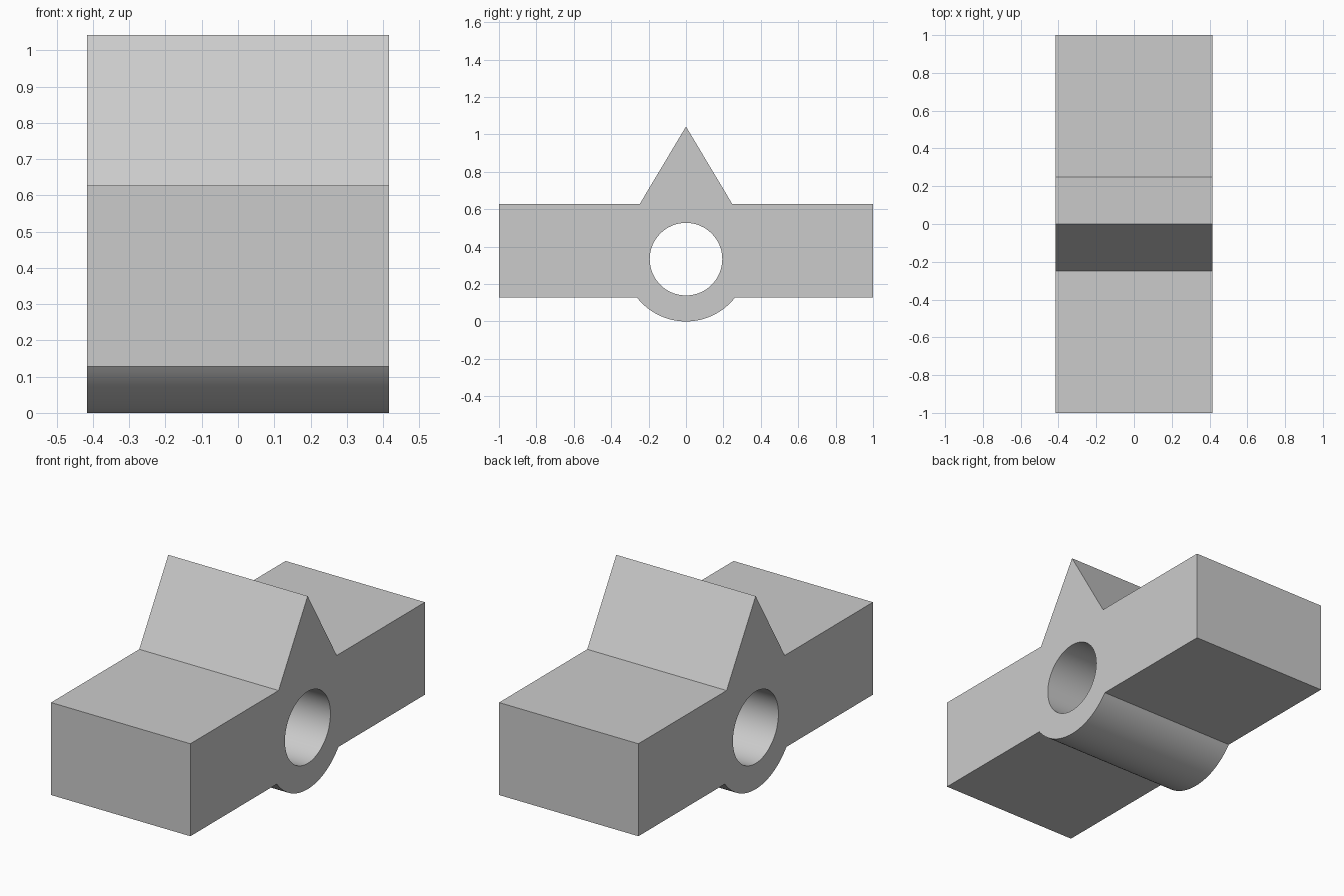
import bpy
import bmesh
from math import sin, cos, pi, asin, sqrt
from mathutils import Vector

cube = bpy.data.objects.get("Cube")
if cube:
    bpy.data.objects.remove(cube, do_unlink=True)

HALF_WIDTH = 0.416
BOTTOM, TOP, APEX = 0.128, 0.627, 1.042
AXIS_Z, HUB_R, BORE_R = 0.333, 0.333, 0.194
RIDGE_Y = 0.248


def arc(radius, start, end, steps):
    """Points around the bore axis in the side plane."""
    angles = [start + (end - start) * i / steps for i in range(steps + 1)]
    return [(radius * cos(a), AXIS_Z + radius * sin(a)) for a in angles]


# Side profile: bar, pointed ridge on top, round hub below
dip = asin((AXIS_Z - BOTTOM) / HUB_R)
outline = arc(HUB_R, dip - pi, -dip, 32)
outline += [(1, BOTTOM), (1, TOP), (RIDGE_Y, TOP), (0, APEX),
            (-RIDGE_Y, TOP), (-1, TOP), (-1, BOTTOM)]
bore = arc(BORE_R, 0, 2 * pi, 64)[:-1]

bm = bmesh.new()
edges = []
for loop in (outline, bore):
    verts = [bm.verts.new((-HALF_WIDTH, y, z)) for y, z in loop]
    edges += [bm.edges.new((v, verts[i - 1])) for i, v in enumerate(verts)]

# Fill the profile around the bore and extrude across the width
bmesh.ops.triangle_fill(bm, edges=edges, use_beauty=True, normal=Vector((-1, 0, 0)))
result = bmesh.ops.extrude_face_region(bm, geom=bm.faces[:], use_keep_orig=True)
moved = [g for g in result["geom"] if isinstance(g, bmesh.types.BMVert)]
bmesh.ops.translate(bm, verts=moved, vec=(2 * HALF_WIDTH, 0, 0))
bmesh.ops.recalc_face_normals(bm, faces=bm.faces[:])

mesh = bpy.data.meshes.new("pivot_block")
bm.to_mesh(mesh)
bm.free()
block = bpy.data.objects.new("pivot_block", mesh)
bpy.context.collection.objects.link(block)

# Plain grey finish
grey = bpy.data.materials.new("light_grey")
grey.use_nodes = True
color = (0.6, 0.6, 0.6, 1)
grey.diffuse_color = color
grey.node_tree.nodes["Principled BSDF"].inputs["Base Color"].default_value = color
mesh.materials.append(grey)

# Smooth bore and hub, crisp edges elsewhere
bpy.ops.object.select_all(action="DESELECT")
block.select_set(True)
bpy.context.view_layer.objects.active = block
bpy.ops.object.shade_smooth_by_angle(angle=pi / 6)
